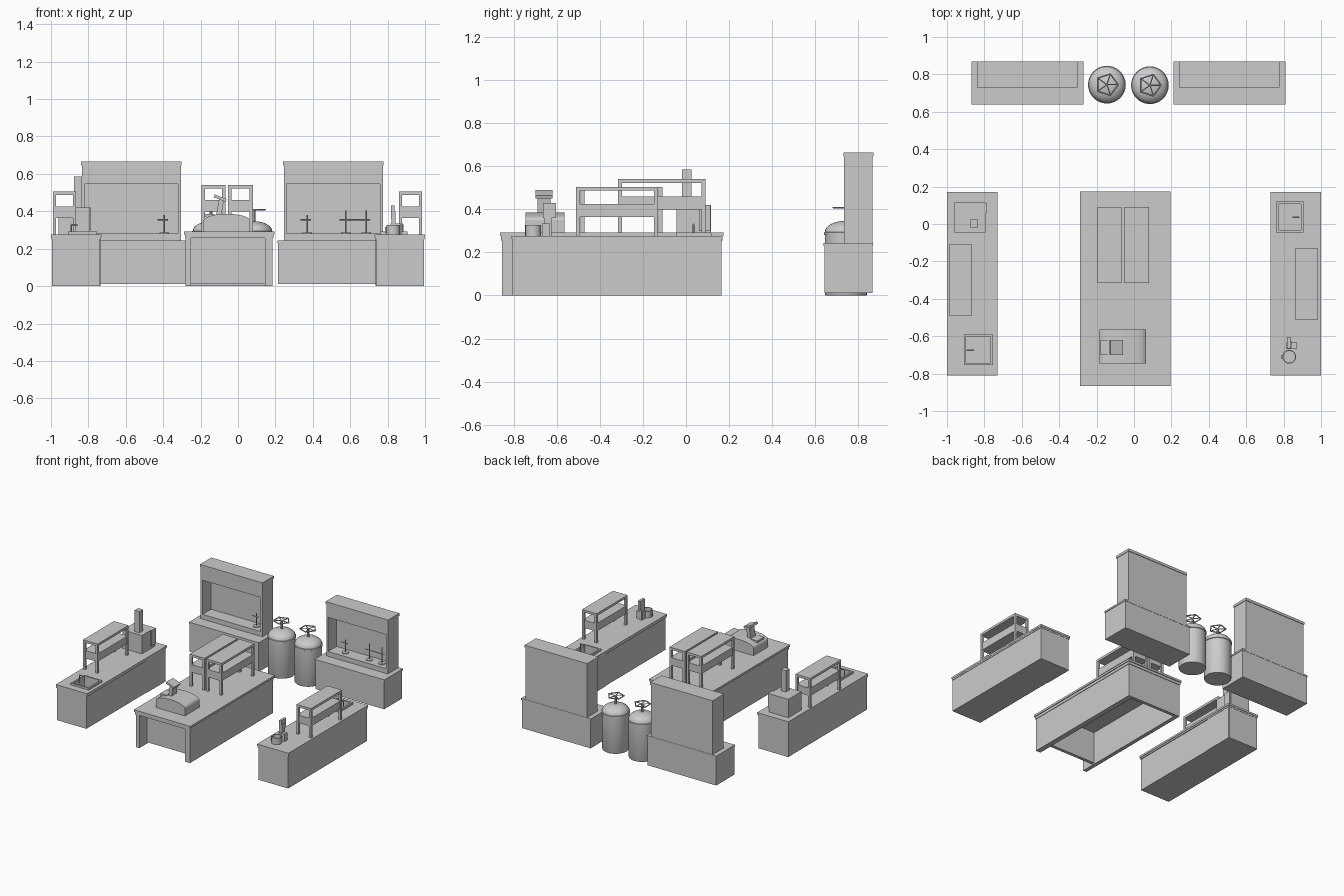
import bpy, bmesh
from math import cos, sin, pi, radians
from mathutils import Vector

if "Cube" in bpy.data.objects:
    bpy.data.objects.remove(bpy.data.objects["Cube"])


def mesh_object(name, bm):
    bmesh.ops.recalc_face_normals(bm, faces=bm.faces)
    me = bpy.data.meshes.new(name)
    bm.to_mesh(me)
    bm.free()
    ob = bpy.data.objects.new(name, me)
    bpy.context.collection.objects.link(ob)
    return ob


def box(name, x0, x1, y0, y1, z0, z1):
    bm = bmesh.new()
    bmesh.ops.create_cube(bm, size=1)
    for v in bm.verts:
        v.co = ((x0 + x1) / 2 + v.co.x * (x1 - x0),
                (y0 + y1) / 2 + v.co.y * (y1 - y0),
                (z0 + z1) / 2 + v.co.z * (z1 - z0))
    return mesh_object(name, bm)


def activate(ob):
    bpy.ops.object.select_all(action='DESELECT')
    ob.select_set(True)
    bpy.context.view_layer.objects.active = ob


def carve(ob, *bounds):
    cutter = box("cutter", *bounds)
    cutter.hide_render = True
    mod = ob.modifiers.new("carve", 'BOOLEAN')
    mod.operation, mod.object, mod.solver = 'DIFFERENCE', cutter, 'EXACT'
    activate(ob)
    bpy.ops.object.modifier_apply(modifier=mod.name)
    bpy.data.objects.remove(cutter)


def prism(name, pts, y0, y1):
    """Extrude an xz profile along y."""
    bm = bmesh.new()
    face = bm.faces.new([bm.verts.new((x, y0, z)) for x, z in pts])
    ext = bmesh.ops.extrude_face_region(bm, geom=[face])
    bmesh.ops.translate(bm, vec=(0, y1 - y0, 0),
                        verts=[v for v in ext["geom"] if isinstance(v, bmesh.types.BMVert)])
    return mesh_object(name, bm)


def lathe(name, cx, cy, profile, n=32):
    bm = bmesh.new()
    vs = [bm.verts.new((r, 0, z)) for r, z in profile]
    edges = [bm.edges.new(p) for p in zip(vs, vs[1:])]
    bmesh.ops.spin(bm, geom=vs + edges, cent=(0, 0, 0), axis=(0, 0, 1),
                   angle=2 * pi, steps=n, use_duplicate=False)
    bmesh.ops.remove_doubles(bm, verts=bm.verts, dist=1e-5)
    ob = mesh_object(name, bm)
    ob.location = (cx, cy, 0)
    activate(ob)
    bpy.ops.object.shade_smooth_by_angle(angle=radians(35))
    return ob


def rod(name, a, b, r=0.003, n=8):
    a, b = Vector(a), Vector(b)
    bpy.ops.mesh.primitive_cylinder_add(vertices=n, radius=r, depth=(b - a).length,
                                        location=(a + b) / 2)
    ob = bpy.context.object
    ob.name = name
    ob.rotation_euler = (b - a).to_track_quat('Z', 'Y').to_euler()
    return ob


def shelf_rack(name, x0, x1, y0, y1, base, top):
    t = 0.018
    for x in (x0, x1 - t):
        for y in (y0, y1 - t):
            box(name + "_post", x, x + t, y, y + t, base, top - 0.005)
    box(name + "_top", x0, x1, y0, y1, top - t, top)
    mid = top - 0.08
    box(name + "_shelf", x0 + 0.003, x1 - 0.003, y0 + 0.003, y1 - 0.003, mid - 0.06, mid)


def sink(name, bench, top, x0, x1, y0, y1, ytap, xtap):
    carve(bench, x0 + 0.012, x1 - 0.012, y0 + 0.012, y1 - 0.012, 0.20, 0.32)
    carve(top, x0 + 0.012, x1 - 0.012, y0 + 0.012, y1 - 0.012, 0.20, 0.32)
    rim = box(name + "_rim", x0, x1, y0, y1, 0.272, 0.292)
    carve(rim, x0 + 0.012, x1 - 0.012, y0 + 0.012, y1 - 0.012, 0.25, 0.32)
    rod(name + "_tap_stem", (xtap, ytap, 0.27), (xtap, ytap, 0.33), 0.004)
    d = 0.035 if xtap < (x0 + x1) / 2 else -0.035
    rod(name + "_tap_spout", (xtap, ytap, 0.33), (xtap + d, ytap, 0.325), 0.004)


# Side benches with stepped worktops and a cabinet on the aisle side
benches = {}
for side, s in (("left", -1), ("right", 1)):
    def xr(a, b):
        return sorted((s * a, s * b))
    body = box(side + "_bench_body", *xr(0.74, 0.995), -0.805, 0.165, 0, 0.26)
    top = box(side + "_bench_top", *xr(0.73, 1.0), -0.81, 0.17, 0.262, 0.277)
    box(side + "_bench_lip", *xr(0.734, 0.998), -0.807, 0.167, 0.25, 0.262)
    box(side + "_bench_cabinet", *xr(0.736, 0.745), -0.07, 0.16, 0.0, 0.25)
    benches[side] = (body, top)
# the lip is folded into the cut as a frame under the sink rims
for side in benches:
    lip = bpy.data.objects[side + "_bench_lip"]
    b = (-0.898, -0.767, -0.743, -0.602) if side == "left" else (0.772, 0.893, -0.033, 0.108)
    carve(lip, *b, 0.2, 0.32)
sink("left_sink", *benches["left"], -0.91, -0.755, -0.755, -0.59, -0.675, -0.892)
sink("right_sink", *benches["right"], 0.76, 0.905, -0.045, 0.12, 0.035, 0.882)
shelf_rack("left_rack", -0.99, -0.865, -0.49, -0.11, 0.275, 0.505)
shelf_rack("right_rack", 0.86, 0.985, -0.51, -0.13, 0.275, 0.505)

# Central bench: hollow underneath with a recessed front panel
box("island_top", -0.29, 0.195, -0.865, 0.175, 0.276, 0.292)
box("island_top_lip", -0.284, 0.189, -0.859, 0.169, 0.256, 0.276)
box("island_left_side", -0.28, -0.25, -0.855, 0.165, 0, 0.258)
box("island_right_side", 0.145, 0.185, -0.855, 0.165, 0, 0.258)
box("island_back_panel", -0.28, 0.185, 0.14, 0.165, 0, 0.258)
box("island_front_panel", -0.26, 0.155, -0.76, -0.735, 0.01, 0.258)
shelf_rack("island_rack_a", -0.195, -0.068, -0.315, 0.09, 0.29, 0.54)
shelf_rack("island_rack_b", -0.053, 0.08, -0.315, 0.09, 0.29, 0.54)

# Curved instrument with a tilted head
arc = [(-0.06 + 0.125 * cos(pi * i / 12), 0.35 + 0.036 * sin(pi * i / 12)) for i in range(13)]
prism("instrument_body", [(-0.185, 0.29), (0.065, 0.29)] + arc, -0.745, -0.565)
box("instrument_tray", -0.18, -0.125, -0.70, -0.62, 0.37, 0.385)
prism("instrument_neck", [(-0.118, 0.37), (-0.09, 0.37), (-0.075, 0.465), (-0.1, 0.475)], -0.69, -0.63)
prism("instrument_head", [(-0.13, 0.475), (-0.065, 0.45), (-0.06, 0.465), (-0.125, 0.49)], -0.70, -0.62)

# Furnace with chimney on the left bench
box("furnace_body", -0.96, -0.795, -0.045, 0.115, 0.275, 0.42)
box("furnace_control_panel", -0.80, -0.785, 0.06, 0.113, 0.30, 0.42)
box("furnace_chimney", -0.876, -0.834, -0.018, 0.025, 0.41, 0.585)

# Stand mixer on the right bench
lathe("mixer_bowl", 0.83, -0.71, [(0, 0.275), (0.037, 0.275), (0.037, 0.327), (0.031, 0.327),
                                  (0.031, 0.29), (0, 0.29)], 20)
box("mixer_bowl_handle", 0.785, 0.797, -0.718, -0.702, 0.285, 0.315)
box("mixer_base", 0.815, 0.868, -0.668, -0.632, 0.275, 0.335)
box("mixer_column", 0.82, 0.842, -0.66, -0.625, 0.275, 0.40)
box("mixer_head", 0.818, 0.838, -0.665, -0.605, 0.36, 0.43)

# Fume hoods
for side, x0 in (("left", -0.87), ("right", 0.21)):
    x1 = x0 + 0.6
    box(side + "_hood_base", x0 + 0.004, x1 - 0.004, 0.644, 0.866, 0.012, 0.232)
    box(side + "_hood_counter", x0, x1, 0.64, 0.868, 0.23, 0.243)
    a, b = x0 + 0.035, x1 - 0.035
    shell = box(side + "_hood_shell", a, b, 0.735, 0.866, 0.24, 0.65)
    carve(shell, a + 0.015, b - 0.015, 0.70, 0.84, 0.28, 0.545)
    box(side + "_hood_cap", a - 0.004, b + 0.004, 0.731, 0.87, 0.645, 0.665)


# Taps and stand inside the hoods
def hood_tap(name, x, height):
    rod(name + "_stem", (x, 0.79, 0.28), (x, 0.79, 0.28 + height), 0.004)
    rod(name + "_arm", (x - 0.035, 0.79, 0.355), (x + 0.02, 0.79, 0.355), 0.003)
    rod(name + "_foot", (x, 0.79, 0.278), (x, 0.79, 0.286), 0.025, 16)


hood_tap("left_hood_tap", -0.395, 0.10)
hood_tap("right_hood_tap", 0.37, 0.10)
for x in (0.577, 0.685):
    hood_tap("right_hood_stand", x, 0.125)
rod("right_hood_crossbar", (0.577, 0.79, 0.355), (0.685, 0.79, 0.355), 0.003)

# Tanks with five-sided valve wheels
for i, (cx, cy) in enumerate(((-0.145, 0.745), (0.085, 0.742))):
    dome = [(0.097 * cos(t * pi / 12), 0.295 + 0.052 * sin(t * pi / 12)) for t in range(6)]
    lathe(f"tank_{i}", cx, cy, [(0, 0.0), (0.094, 0.0), (0.097, 0.006), (0.097, 0.28),
                                (0.101, 0.282), (0.101, 0.293)] + dome + [(0, 0.347)])
    rod(f"tank_{i}_stem", (cx, cy, 0.34), (cx, cy, 0.41), 0.008)
    bpy.ops.mesh.primitive_torus_add(location=(cx, cy, 0.408), major_segments=5,
                                     minor_segments=6, major_radius=0.06, minor_radius=0.0045)
    bpy.context.object.name = f"tank_{i}_wheel"
    for k in range(5):
        ang = 2 * pi * k / 5
        rod(f"tank_{i}_spoke", (cx, cy, 0.408),
            (cx + 0.06 * cos(ang), cy + 0.06 * sin(ang), 0.408), 0.0035, 6)
